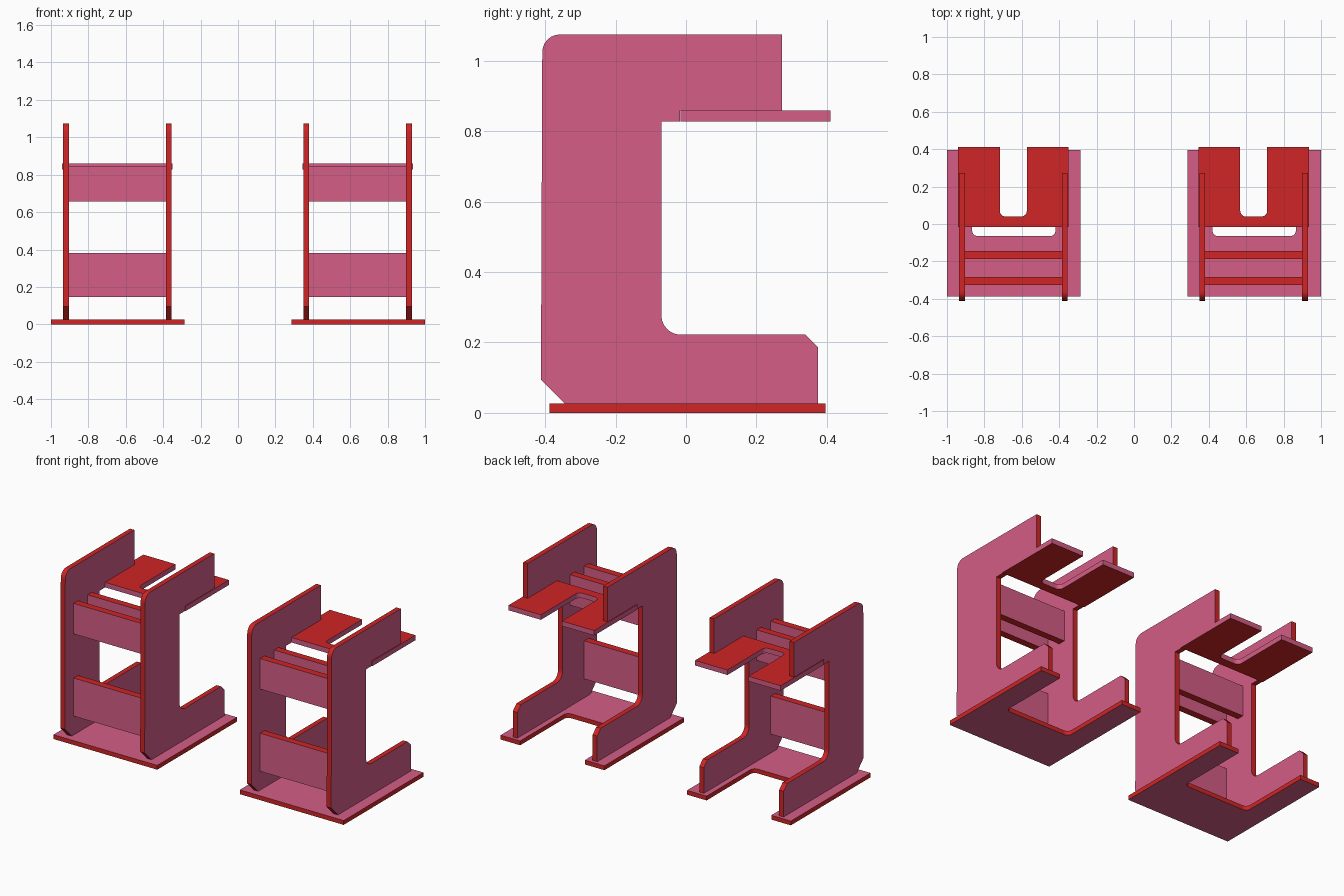
import bpy, bmesh, math
from mathutils import Vector

if "Cube" in bpy.data.objects:
    bpy.data.objects.remove(bpy.data.objects["Cube"])


def material(name, color):
    m = bpy.data.materials.new(name)
    m.diffuse_color = color
    m.use_nodes = True
    m.node_tree.nodes["Principled BSDF"].inputs["Base Color"].default_value = m.diffuse_color
    return m


PINK = material("pink", (0.66, 0.11, 0.24, 1))
RED = material("red", (0.63, 0.018, 0.018, 1))


def outline(points, steps=6):
    """Points are (a, b) or (a, b, radius) for a rounded square corner."""
    result = []
    for i, p in enumerate(points):
        c = Vector(p[:2])
        if len(p) == 2:
            result.append(c)
            continue
        r = p[2]
        u = (Vector(points[i - 1][:2]) - c).normalized()
        v = (Vector(points[(i + 1) % len(points)][:2]) - c).normalized()
        for k in range(steps + 1):
            t = math.pi / 2 * k / steps
            result.append(c + r * (u + v) - r * (v * math.cos(t) + u * math.sin(t)))
    return result


def board(name, points, axis, lo, hi, cap, edge, cx):
    """Cut a flat board: outline in the two other axes, thickness lo..hi along axis."""
    def place(p, d):
        co = [p.x, p.y]
        co.insert(axis, d)
        return co
    bm = bmesh.new()
    face = bm.faces.new([bm.verts.new(place(p, lo)) for p in outline(points)])
    ext = bmesh.ops.extrude_face_region(bm, geom=[face], use_keep_orig=True)
    for v in ext["geom"]:
        if isinstance(v, bmesh.types.BMVert):
            v.co[axis] = hi
    bmesh.ops.recalc_face_normals(bm, faces=bm.faces)
    for f in bm.faces:
        f.material_index = 0 if abs(f.normal[axis]) > 0.9 else 1
    mesh = bpy.data.meshes.new(name)
    bm.to_mesh(mesh)
    bm.free()
    mesh.materials.append(cap)
    mesh.materials.append(edge)
    ob = bpy.data.objects.new(name, mesh)
    ob.location.x = cx
    bpy.context.collection.objects.link(ob)


def u_shape(half, front, back, slot, slot_front, r, shift=0):
    """Rectangle with a rounded slot open at the back."""
    pts = [(-half, front), (half, front), (half, back), (slot, back),
           (slot, slot_front, r), (-slot, slot_front, r), (-slot, back), (-half, back)]
    return [(p[0] + shift,) + p[1:] for p in pts]


def rect(a0, a1, b0, b1):
    return [(a0, b0), (a1, b0), (a1, b1), (a0, b1)]


# C-shaped side panel profile (y, z), notched for the top shelf
SIDE = [(-0.345, 0.027), (0.375, 0.027), (0.375, 0.187), (0.34, 0.222),
        (-0.07, 0.222, 0.055), (-0.07, 0.828), (-0.017, 0.828), (-0.017, 0.859),
        (0.273, 0.859), (0.273, 1.075), (-0.408, 1.075, 0.05), (-0.412, 0.095)]
MID = -0.0025

for unit, cx in (("left", -0.6425), ("right", 0.6425)):
    # U-shaped base plate and slotted shelf
    board(unit + "_base", u_shape(0.3575, -0.388, 0.396, 0.223, -0.065, 0.03),
          2, 0, 0.027, PINK, RED, cx)
    board(unit + "_shelf", u_shape(0.295, -0.016, 0.411, 0.072, 0.04, 0.03, MID),
          2, 0.828, 0.859, RED, PINK, cx)
    # Pair of side panels
    for side, x in (("outer_panel_a", MID - 0.275), ("outer_panel_b", MID + 0.275)):
        board(f"{unit}_{side}", SIDE, 0, x - 0.0155, x + 0.0155, PINK, RED, cx)
    # Cross boards between the panels
    for name, y, z0, z1 in (("lower_brace", -0.305, 0.145, 0.382),
                            ("upper_front_brace", -0.305, 0.657, 0.847),
                            ("upper_rear_brace", -0.166, 0.657, 0.847)):
        board(f"{unit}_{name}", rect(MID - 0.26, MID + 0.26, z0, z1),
              1, y - 0.022, y + 0.022, PINK, RED, cx)
